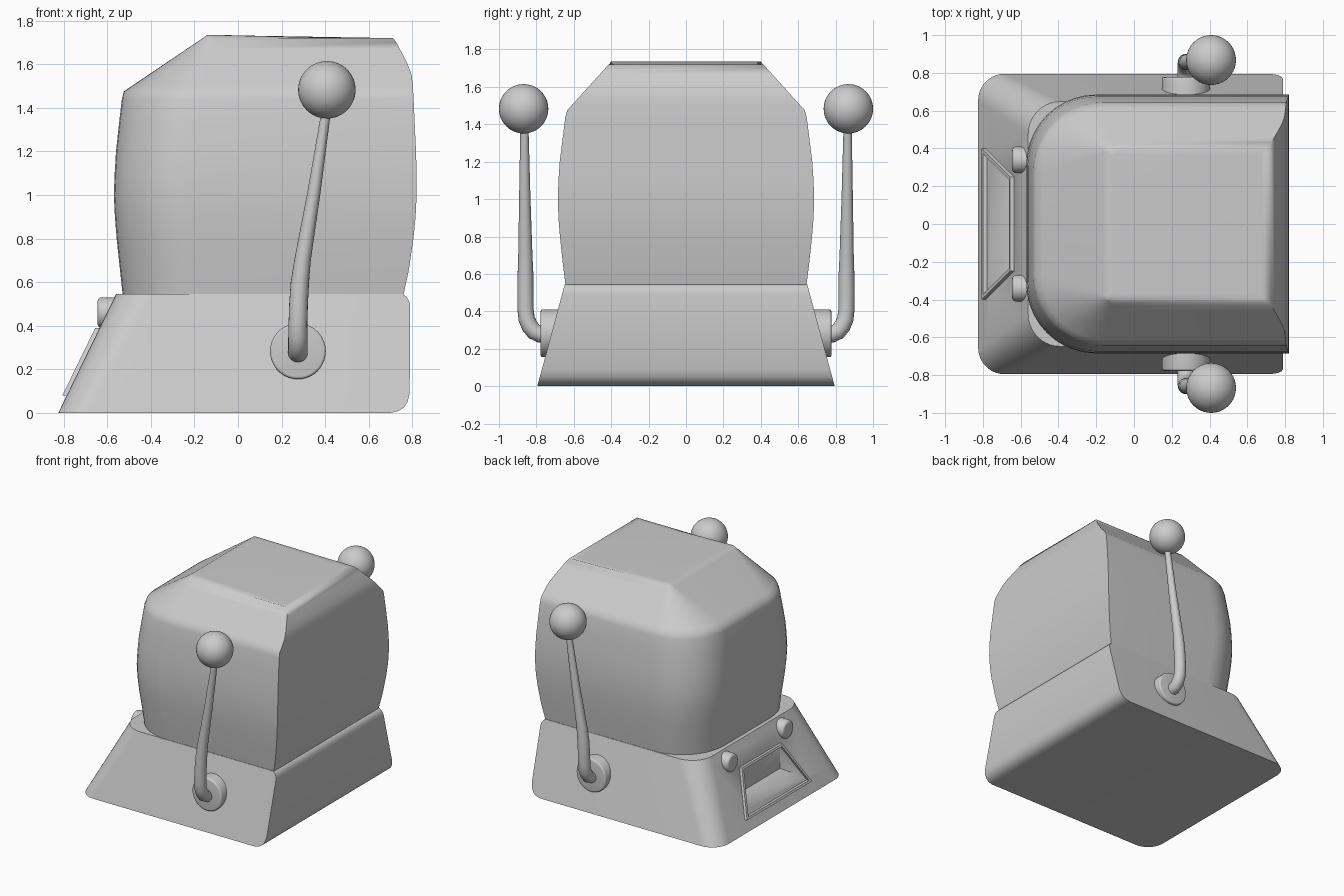
import bpy, bmesh, math
from mathutils import Vector

if "Cube" in bpy.data.objects:
    bpy.data.objects.remove(bpy.data.objects["Cube"])

grey = bpy.data.materials.new("light grey")
grey.diffuse_color = (0.6, 0.6, 0.6, 1)
grey.use_nodes = True
grey.node_tree.nodes["Principled BSDF"].inputs["Base Color"].default_value = grey.diffuse_color


def finish(name, bm, angle=35):
    bmesh.ops.recalc_face_normals(bm, faces=bm.faces)
    me = bpy.data.meshes.new(name)
    bm.to_mesh(me)
    bm.free()
    ob = bpy.data.objects.new(name, me)
    bpy.context.collection.objects.link(ob)
    me.materials.append(grey)
    smooth(ob, angle)
    return ob


def smooth(ob, angle):
    bpy.ops.object.select_all(action='DESELECT')
    ob.select_set(True)
    bpy.context.view_layer.objects.active = ob
    bpy.ops.object.shade_smooth_by_angle(angle=math.radians(angle))


def outline(xf, xb, hy, r, n=10):
    """Ring with two rounded corners on the -x side, square on the +x side."""
    half = [(xb, hy)]
    for i in range(n + 1):
        a = math.pi / 2 * i / n
        half.append((xf + r - r * math.sin(a), hy - r + r * math.cos(a)))
    return half + [(x, -y) for x, y in reversed(half)]


def loft(rings, tilt_top=0):
    """Skin a stack of (z, front x, back x, half depth, corner radius)."""
    bm = bmesh.new()
    loops = []
    for z, *shape in rings:
        loops.append([bm.verts.new((x, y, z)) for x, y in outline(*shape)])
    if tilt_top:
        for lp in loops[-2:]:
            for v in lp:
                v.co.z -= tilt_top * (v.co.x + 0.14) / 0.84
    for a, b in zip(loops, loops[1:]):
        for i in range(len(a)):
            j = (i + 1) % len(a)
            bm.faces.new((a[i], a[j], b[j], b[i]))
    bm.faces.new(loops[0])
    bm.faces.new(loops[-1])
    return bm


def lerp(a, b, t):
    return a + (b - a) * t


def cylinder(name, radius, depth, centre, axis, bevel):
    bm = bmesh.new()
    bmesh.ops.create_cone(bm, cap_ends=True, segments=40, radius1=radius,
                          radius2=radius, depth=depth)
    caps = [e for e in bm.edges if e.verts[0].co.z > 0 and e.verts[1].co.z > 0]
    bmesh.ops.bevel(bm, geom=caps, offset=bevel, segments=4, profile=0.5, affect='EDGES')
    rot = Vector((0, 0, 1)).rotation_difference(Vector(axis))
    for v in bm.verts:
        v.co = rot @ v.co + Vector(centre)
    return finish(name, bm)


def slope_x(z):
    return -0.825 + 0.265 * z / 0.545


# Base: tapered block with a sloping front and rounded back edges
back = [(0, .70), (.008, .735), (.025, .762), (.05, .778), (.09, .788),
        (.49, .79), (.515, .785), (.535, .772), (.545, .755)]
base = finish("base", loft([(z, slope_x(z), xb, .795 - .147 * z / .545,
                             lerp(.14, .17, z / .545)) for z, xb in back]))

# Tray recess: wide at the bottom of the slope, narrow at its back wall
bm = bmesh.new()
for s in (-1, 1):
    for p in ((-.83, .40, .09), (-.645, .235, .20), (-.645, .235, .375), (-.83, .40, .375)):
        bm.verts.new((p[0], s * p[1], p[2]))
bmesh.ops.convex_hull(bm, input=bm.verts)
cutter = finish("tray_cutter", bm)
cutter.hide_render = True
cutter.hide_viewport = True
cut = base.modifiers.new("tray", 'BOOLEAN')
cut.operation = 'DIFFERENCE'
cut.solver = 'EXACT'
cut.object = cutter

# Tray frame: thin raised trapezoid rim lying on the slope
bm = bmesh.new()
outer = [(-.40, .08), (.40, .08), (.25, .39), (-.25, .39)]
inner = [(-.372, .095), (.372, .095), (.235, .375), (-.235, .375)]
rows = [[bm.verts.new((slope_x(z) + off, y, z)) for y, z in shape]
        for shape, off in ((outer, .01), (outer, -.02), (inner, -.02), (inner, .01))]
for k in range(4):
    a, b = rows[k], rows[(k + 1) % 4]
    for i in range(4):
        j = (i + 1) % 4
        bm.faces.new((a[i], a[j], b[j], b[i]))
finish("tray_frame", bm)

# Dome: bulging body with a chamfered, nearly flat roof
rings = [(.53, -.528, .757, .643, .36), (.65, -.541, .783, .658, .37),
         (.8, -.557, .805, .674, .37), (.9, -.565, .815, .682, .37),
         (1.0, -.57, .82, .685, .37), (1.1, -.566, .82, .682, .37),
         (1.2, -.56, .817, .675, .37), (1.33, -.546, .811, .659, .37),
         (1.44, -.533, .806, .645, .37)]
for z, xb in ((1.475, .804), (1.5, .803), (1.55, .797), (1.59, .783), (1.63, .764),
              (1.67, .743), (1.70, .727), (1.72, .712), (1.735, .69)):
    t = (z - 1.475) / .26
    rings.append((z, lerp(-.525, -.14, t), xb, lerp(.635, .40, t), lerp(.37, .02, t)))
rings.append((1.736, -.11, .67, .37, .02))
finish("dome", loft(rings, .02), 70)

# Controls on the front slope
for s, side in ((-1, "right"), (1, "left")):
    cylinder("knob_" + side, .07, .11, (-.59, s * .34, .46), (-1, 0, 0), .02)

# Side levers: hub, bent tapering arm and ball
path = [(.275, .73, .275, .045), (.275, .78, .277, .045), (.275, .812, .292, .045),
        (.275, .836, .322, .045), (.275, .852, .36, .044), (.275, .858, .41, .043),
        (.278, .858, .50, .043), (.284, .858, .60, .042), (.296, .859, .70, .038),
        (.350, .862, 1.02, .030), (.404, .864, 1.38, .022)]
for s, side in ((-1, "front"), (1, "back")):
    cylinder("hub_" + side, .128, .13, (.275, s * .712, .283), (0, s, 0), .012)

    bm = bmesh.new()
    prev = None
    for i, (x, y, z, r) in enumerate(path):
        lo, hi = path[max(i - 1, 0)], path[min(i + 1, len(path) - 1)]
        d = Vector((0, hi[1] - lo[1], hi[2] - lo[2])).normalized()
        u, w = Vector((1, 0, 0)), Vector((0, -d.z, d.y))
        ring = []
        for k in range(20):
            a = math.tau * k / 20
            p = Vector((x, y, z)) + r * (u * math.cos(a) + w * math.sin(a))
            ring.append(bm.verts.new((p.x, s * p.y, p.z)))
        if prev:
            for k in range(20):
                j = (k + 1) % 20
                bm.faces.new((prev[k], prev[j], ring[j], ring[k]))
        else:
            bm.faces.new(ring)
        prev = ring
    bm.faces.new(prev)
    finish("lever_arm_" + side, bm, 45)

    bm = bmesh.new()
    bmesh.ops.create_uvsphere(bm, u_segments=40, v_segments=24, radius=.132)
    bmesh.ops.translate(bm, verts=bm.verts, vec=(.408, s * .868, 1.483))
    finish("lever_ball_" + side, bm, 60)
